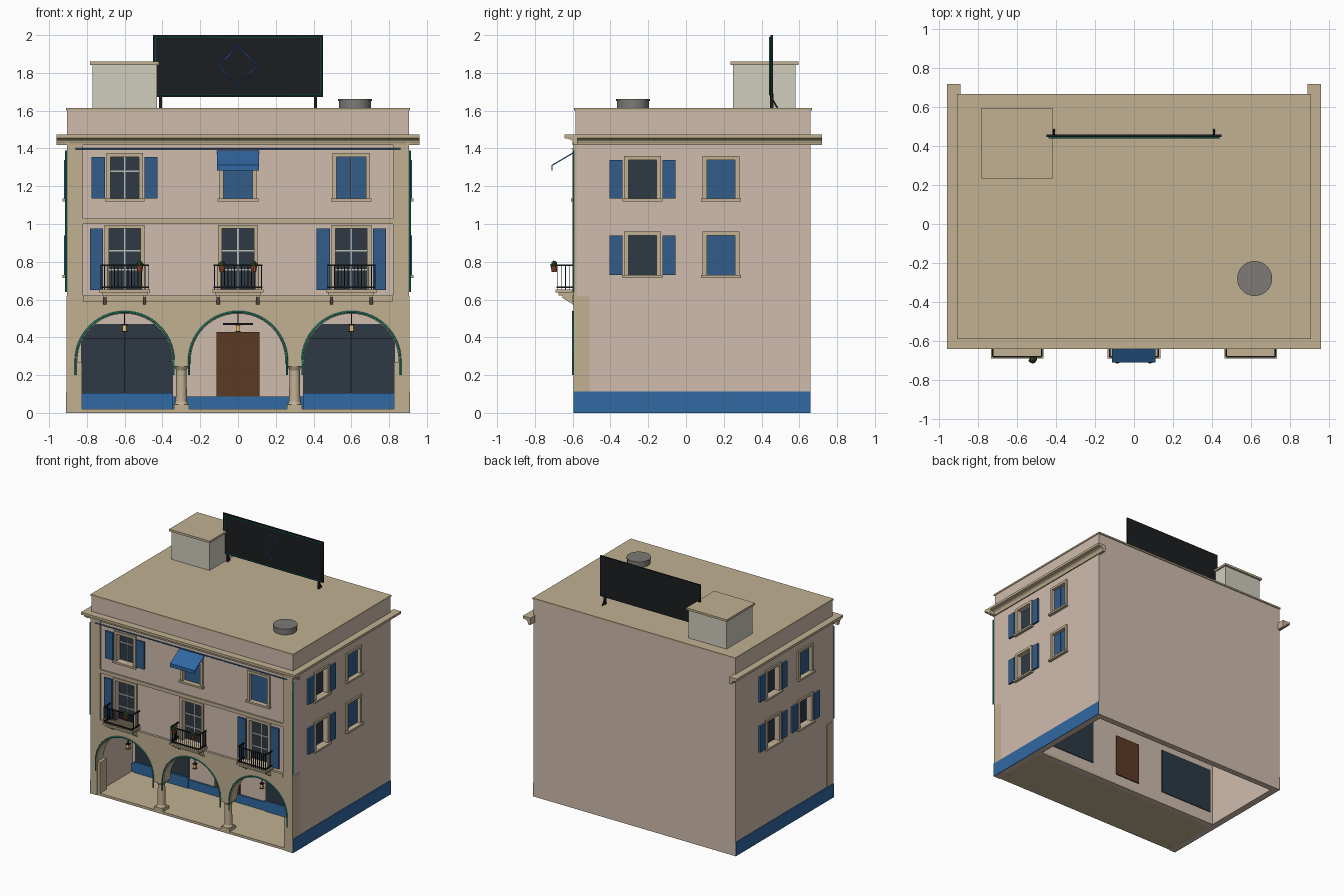
import bpy, bmesh, math
from mathutils import Vector

if "Cube" in bpy.data.objects:
    bpy.data.objects.remove(bpy.data.objects["Cube"])

def mat(name, r, g, b):
    m = bpy.data.materials.new(name)
    lin = [((c / 255 + 0.055) / 1.055) ** 2.4 for c in (r, g, b)]
    m.diffuse_color = (*lin, 1)
    m.use_nodes = True
    m.node_tree.nodes["Principled BSDF"].inputs["Base Color"].default_value = m.diffuse_color
    return m

PLASTER = mat("plaster", 208, 188, 173)
STONE = mat("stone", 193, 177, 146)
PALE = mat("pale_render", 208, 204, 190)
BLUE = mat("blue_paint", 48, 104, 162)
SHUT = mat("shutter_blue", 50, 92, 138)
GLASS = mat("dark_glass", 46, 58, 68)
WHITE = mat("window_bar", 190, 190, 180)
WOOD = mat("door_wood", 92, 58, 36)
IRON = mat("iron", 28, 29, 33)
TEAL = mat("teal_light", 32, 150, 130)
NEON = mat("blue_light", 50, 110, 190)
LAMP = mat("lamp_glow", 235, 190, 110)
GREEN = mat("leaf", 52, 88, 46)
CLAY = mat("clay", 165, 85, 55)
METAL = mat("tank_metal", 125, 122, 118)

def finish(name, bm, m):
    bmesh.ops.recalc_face_normals(bm, faces=bm.faces)
    me = bpy.data.meshes.new(name)
    bm.to_mesh(me); bm.free()
    ob = bpy.data.objects.new(name, me)
    bpy.context.collection.objects.link(ob)
    if m: me.materials.append(m)
    return ob

def boxes(name, lst, m):
    bm = bmesh.new()
    for x0, x1, y0, y1, z0, z1 in lst:
        for v in bmesh.ops.create_cube(bm, size=1)['verts']:
            v.co = Vector((x1 if v.co.x > 0 else x0, y1 if v.co.y > 0 else y0, z1 if v.co.z > 0 else z0))
    return finish(name, bm, m)

def prism(name, pts, a, b, to3, m):
    bm = bmesh.new()
    f = bm.faces.new([bm.verts.new(to3(p, q, a)) for p, q in pts])
    off = Vector(to3(0, 0, b)) - Vector(to3(0, 0, a))
    ext = bmesh.ops.extrude_face_region(bm, geom=[f], use_keep_orig=True)
    for v in [g for g in ext['geom'] if isinstance(g, bmesh.types.BMVert)]:
        v.co += off
    return finish(name, bm, m)

def lathe(name, x, y, rings, n, m):
    bm = bmesh.new()
    for (r0, z0), (r1, z1) in zip(rings, rings[1:]):
        c = bmesh.ops.create_cone(bm, cap_ends=True, segments=n, radius1=r0, radius2=r1, depth=z1 - z0)
        bmesh.ops.translate(bm, verts=c['verts'], vec=(x, y, (z0 + z1) / 2))
    ob = finish(name, bm, m)
    bpy.context.view_layer.objects.active = ob
    ob.select_set(True)
    bpy.ops.object.shade_smooth_by_angle()
    ob.select_set(False)
    return ob

def tube(name, paths, r, m, closed=False):
    cu = bpy.data.curves.new(name, 'CURVE')
    cu.dimensions = '3D'; cu.bevel_depth = r; cu.bevel_resolution = 1; cu.use_fill_caps = True
    for pts in paths:
        s = cu.splines.new('POLY')
        s.points.add(len(pts) - 1)
        for p, c in zip(s.points, pts): p.co = (*c, 1)
        s.use_cyclic_u = closed
    ob = bpy.data.objects.new(name, cu)
    bpy.context.collection.objects.link(ob)
    cu.materials.append(m)
    bpy.context.view_layer.objects.active = ob
    ob.select_set(True)
    bpy.ops.object.convert(target='MESH')
    ob = bpy.context.object
    ob.select_set(False)

FY, SX, BY = -0.585, 0.905, 0.66

def wallbox(side, u0, u1, d0, d1, z0, z1):
    """Box on a wall: u along the wall, d outwards."""
    if side == 'front':
        return (u0, u1, FY - d1, FY - d0, z0, z1)
    if side == 'right':
        return (SX + d0, SX + d1, u0, u1, z0, z1)
    return (-SX - d1, -SX - d0, u0, u1, z0, z1)

cuts = []

def window(side, u, z0, z1, hw, kind, shutters=(-1, 1), bars=(0.66,), sill=True):
    W = lambda *a: wallbox(side, *a)
    n = f"{side}_window"
    cuts.append(W(u - hw, u + hw, -0.05, 0.05, z0, z1))
    sur = [W(u + s * (hw + .011) - .011, u + s * (hw + .011) + .011, -.005, .012, z0, z1) for s in (-1, 1)]
    sur.append(W(u - hw - .022, u + hw + .022, -.005, .012, z1, z1 + .02))
    if sill:
        sur.append(W(u - hw - .03, u + hw + .03, -.04, .025, z0 - .015, z0))
    boxes(n + "_surround", sur, STONE)
    if kind == 'closed':
        boxes(n + "_closed_shutters", [W(u - hw, u - .001, -.03, -.015, z0, z1),
                                       W(u + .001, u + hw, -.03, -.015, z0, z1)], SHUT)
        return
    boxes(n + "_glass", [W(u - hw, u + hw, -.045, -.035, z0, z1)], GLASS)
    if side == 'front':
        bb = [W(u - .004, u + .004, -.036, -.028, z0, z1)]
        for t in bars:
            z = z0 + t * (z1 - z0)
            bb.append(W(u - hw, u + hw, -.036, -.028, z - .004, z + .004))
        boxes(n + "_bars", bb, WHITE)
    w = 0.07
    sh = [W(u + s * (hw + .03 + w / 2) - w / 2, u + s * (hw + .03 + w / 2) + w / 2, 0, .015, z0, z1) for s in shutters]
    if sh: boxes(n + "_shutters", sh, SHUT)

# Windows on the front and both sides
window('front', -.6, 1.135, 1.355, .075, 'open')
window('front', 0, 1.135, 1.355, .078, 'closed')
window('front', .6, 1.135, 1.355, .078, 'closed')
for x, sh in ((-.6, (-1,)), (0, ()), (.6, (-1, 1))):
    window('front', x, .65, .975, .084, 'open', sh, (.33, .64), sill=False)
for z0, z1 in ((.73, .94), (1.135, 1.34)):
    window('right', -.23, z0, z1, .075, 'open')
    window('right', .185, z0, z1, .075, 'closed')
    window('left', .185, z0, z1, .075, 'open')
    window('left', -.23, z0, z1, .075, 'open' if z0 < 1 else 'closed')

# Main body with arcade and shop rooms hollowed out
body = boxes("building_body", [(-SX, SX, FY, BY, 0, 1.6)], PLASTER)
cuts += [(-.855, .855, -.7, -.13, -.1, .57), (-.855, .855, -.08, .61, -.1, .57)]
cutter = boxes("cutter", cuts, None)
cutter.hide_render = True
mod = body.modifiers.new("openings", 'BOOLEAN')
mod.object = cutter; mod.operation = 'DIFFERENCE'; mod.solver = 'EXACT'
bpy.context.view_layer.objects.active = body
bpy.ops.object.modifier_apply(modifier=mod.name)
bpy.data.objects.remove(cutter)

# Arcade wall with three arches
pts = [(-.907, .62), (-.907, 0), (-.85, 0)]
for cx in (-.6, 0, .6):
    if cx > -.6: pts.append((cx - .25, .26))
    pts += [(cx - .25 * math.cos(math.pi * i / 24), .275 + .25 * math.sin(math.pi * i / 24)) for i in range(25)]
    if cx < .6: pts.append((cx + .25, .26))
pts += [(.85, 0), (.907, 0), (.907, .62)]
prism("arcade_wall", pts, -.595, -.51, lambda p, q, t: (p, t, q), STONE)
boxes("arcade_piers", [(-.905, -.825, -.59, -.505, 0, .27), (.825, .905, -.59, -.505, 0, .27)], STONE)
boxes("arcade_floor", [(-.9, .9, -.59, -.08, 0.0005, .02)], STONE)
for x in (-.3, .3):
    boxes("column_blocks", [(x - .04, x + .04, -.592, -.512, .015, .045), (x - .04, x + .04, -.592, -.512, .245, .262)], STONE)
    lathe("column", x, -.552, [(.038, .045), (.03, .06), (.027, .225), (.038, .245)], 20, STONE)

# Shop front inside the arcade
for s in (-1, 1):
    a, b = sorted((s * .83, s * .345))
    boxes("shop_window", [(a, b, -.137, -.073, .1, .47)], GLASS)
    boxes("shop_window_bars", [(s * .6 - .004, s * .6 + .004, -.143, -.135, .1, .47), (a, b, -.143, -.135, .39, .396)], IRON)
    boxes("shop_base", [(a, b, -.15, -.13, .02, .105)], BLUE)
    a, b = sorted((s * .905, s * .91))
    boxes("side_plinth", [(a, b, -.595, BY, 0, .112)], BLUE)
boxes("shop_plinth", [(-.855, .855, -.142, -.13, .02, .088)], BLUE)
boxes("shop_door", [(-.113, .113, -.14, -.072, .085, .428)], WOOD)
boxes("door_lamp_bar", [(-.08, .08, -.16, -.13, .466, .476)], IRON)

# Hanging lanterns
for x in (-.6, 0, .6):
    boxes("lantern_glass", [(x - .011, x + .011, -.561, -.539, .433, .463)], LAMP)
    boxes("lantern_frame", [(x - .014, x + .014, -.564, -.536, .463, .47), (x - .014, x + .014, -.564, -.536, .427, .433),
                            (x - .003, x + .003, -.553, -.547, .47, .53)], IRON)

# String courses, pilasters, coping
F = lambda *a: wallbox('front', *a)
boxes("string_courses", [F(-.82, .82, -.005, .018, .59, .622), F(-.82, .82, -.005, .012, 1.0, 1.028)], STONE)
boxes("corner_pilasters", [F(-.906, -.82, -.005, .01, .62, 1.42), F(.82, .906, -.005, .01, .62, 1.42)], STONE)
boxes("roof_coping", [(-.91, .91, -.592, .668, 1.6, 1.613)], STONE)

# Cornice moulding on the front and both sides
prof = [(-.01, 1.418), (.012, 1.418), (.014, 1.43)]
prof += [(.05 - .034 * math.cos(i * math.pi / 12), 1.434 + .018 * math.sin(i * math.pi / 12)) for i in range(7)]
prof += [(.058, 1.455), (.058, 1.474), (-.01, 1.474)]
prism("front_cornice", prof, -.96, .96, lambda p, q, t: (t, FY - p, q), STONE)
for s in (-1, 1):
    prism("side_cornice", prof, -.6, .72, lambda p, q, t: (s * (SX - .003 + p), t, q), STONE)

# Balconies with iron railings
for x in (-.6, 0, .6):
    boxes("balcony_slab", [(x - .135, x + .135, -.69, -.58, .638, .652), (x - .12, x + .12, -.675, -.58, .622, .638)], STONE)
    for s in (-1, 1):
        c = x + s * .105
        prism("balcony_bracket", [(-.58, .57), (-.6, .575), (-.655, .61), (-.655, .622), (-.58, .622)],
              c - .009, c + .009, lambda p, q, t: (t, p, q), STONE)
    L, R, Y = x - .125, x + .125, -.682
    rail = [(L, R, Y - .004, Y + .004, z, z + .008) for z in (.662, .778)]
    rail += [(e - .004, e + .004, Y, -.58, z, z + .008) for e in (L, R) for z in (.662, .778)]
    rail += [(L + i * .25 / 14 - .0022, L + i * .25 / 14 + .0022, Y - .002, Y + .002, .652, .78) for i in range(15)]
    rail += [(e - .0022, e + .0022, Y + i * .022 - .002, Y + i * .022 + .002, .652, .78) for e in (L, R) for i in range(1, 5)]
    boxes("balcony_railing", rail, IRON)

# Potted plants on the railings
for x in (-.52, -.085, .083):
    lathe("flower_pot", x, -.698, [(.013, .745), (.019, .778)], 10, CLAY)
    bm = bmesh.new()
    for dx, dy, dz, r in ((0, 0, .79, .017), (.011, .004, .783, .012), (-.011, -.003, .784, .012), (0, -.009, .782, .011)):
        g = bmesh.ops.create_icosphere(bm, subdivisions=1, radius=r)
        bmesh.ops.translate(bm, verts=g['verts'], vec=(x + dx, -.698 + dy, dz))
    finish("plant_leaves", bm, GREEN)

# Awning over the centre window
prism("awning", [(-.585, 1.388), (-.712, 1.312), (-.712, 1.283), (-.707, 1.283), (-.707, 1.308), (-.585, 1.38)],
      -.112, .11, lambda p, q, t: (t, p, q), BLUE)

# Light tubes on the facade
arcs = []
for cx in (-.6, 0, .6):
    a = [(cx - .26 * math.cos(math.pi * i / 28), -.6, .275 + .26 * math.sin(math.pi * i / 28)) for i in range(29)]
    arcs.append([(cx - .26, -.6, .2)] + a + [(cx + .26, -.6, .2)])
tube("arch_light_tubes", arcs, .005, TEAL)
tube("corner_light_tubes", [[(s * .91, -.597, .64), (s * .91, -.597, 1.388)] for s in (-1, 1)], .005, TEAL)
tube("cornice_light_tube", [[(-.86, -.602, 1.398), (.86, -.602, 1.398)]], .004, NEON)

# Roof: stair hut, tank and blank billboard
boxes("stair_hut", [(-.77, -.43, .25, .58, 1.61, 1.845)], PALE)
boxes("stair_hut_cap", [(-.783, -.418, .235, .595, 1.843, 1.86)], STONE)
lathe("roof_tank", .62, -.28, [(.085, 1.61), (.085, 1.65), (.09, 1.65001), (.09, 1.662)], 28, METAL)
boxes("billboard_panel", [(-.45, .45, .448, .46, 1.672, 2.0)], IRON)
boxes("billboard_posts", [(s * .41 - .007, s * .41 + .007, .445, .462, 1.61, 1.69) for s in (-1, 1)], IRON)
tube("billboard_braces", [[(s * .41, .458, 1.66), (s * .41, .485, 1.612)] for s in (-1, 1)], .005, IRON)
tube("billboard_border_light", [[(-.437, .443, 1.684), (.437, .443, 1.684), (.437, .443, 1.988), (-.437, .443, 1.988)]], .004, TEAL, True)
tube("billboard_diamond_light", [[(0, .443, 1.735), (.105, .443, 1.838), (0, .443, 1.941), (-.105, .443, 1.838)]], .004, NEON, True)
